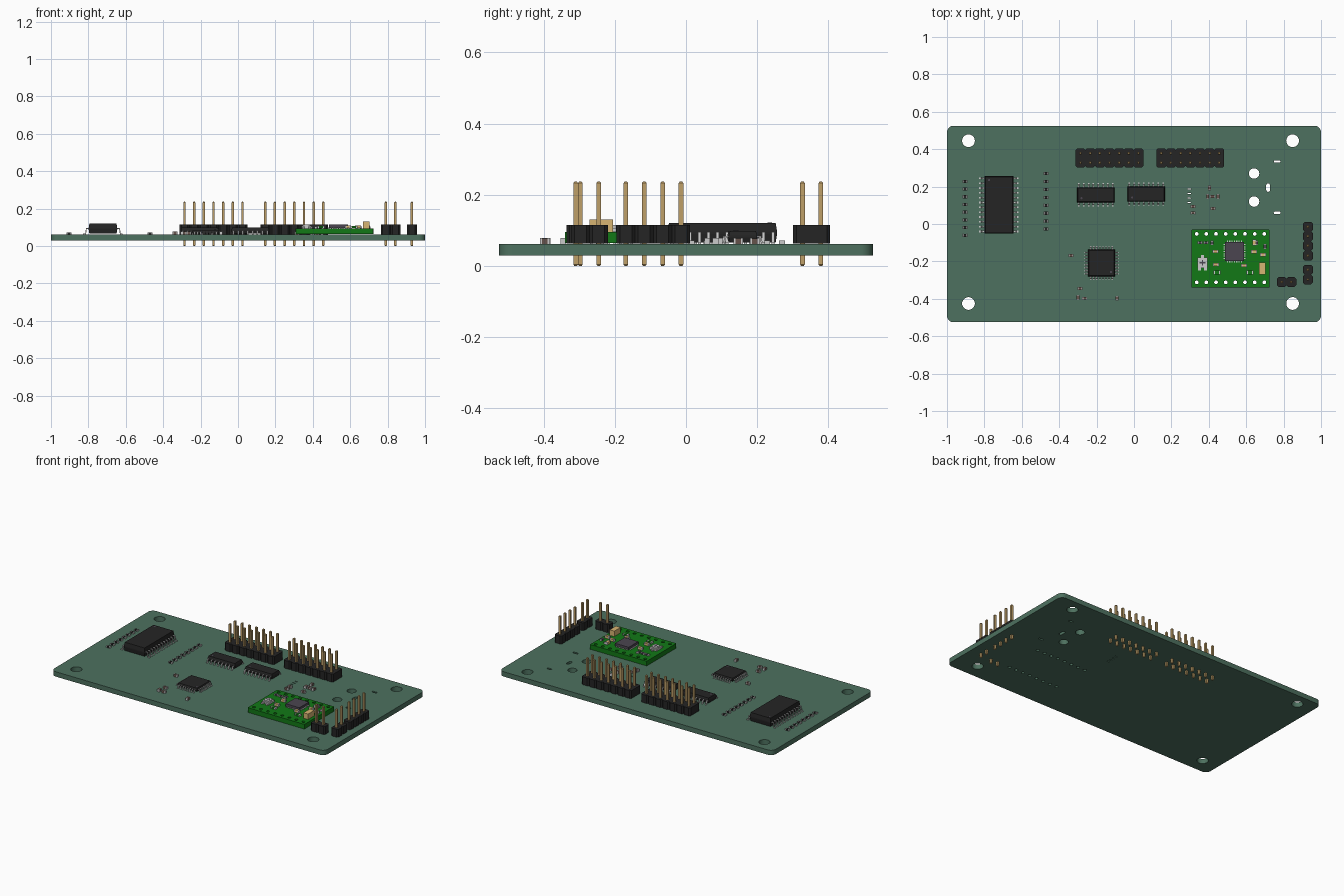
import bpy, bmesh, math
from mathutils import Matrix, Vector

if "Cube" in bpy.data.objects:
    bpy.data.objects.remove(bpy.data.objects["Cube"])

P = 0.0517          # header pitch
TOP = 0.062         # upper face of main board
MOD = 0.095         # upper face of the small module


def mat(name, r, g, b):
    m = bpy.data.materials.new(name)
    m.diffuse_color = (r, g, b, 1)
    m.use_nodes = True
    m.node_tree.nodes["Principled BSDF"].inputs["Base Color"].default_value = m.diffuse_color
    return m


BOARD = mat("board_green", .075, .165, .115)
GREEN = mat("module_green", .006, .19, .008)
BLACK = mat("black", .018, .018, .018)
GOLD = mat("gold", .52, .35, .14)
SILVER = mat("silver", .6, .6, .58)
TAN = mat("tan", .68, .46, .17)
BROWN = mat("brown", .13, .085, .07)
GREY = mat("chip_grey", .07, .06, .08)


def finish(bm, name, material):
    bmesh.ops.recalc_face_normals(bm, faces=bm.faces)
    me = bpy.data.meshes.new(name)
    bm.to_mesh(me)
    bm.free()
    me.materials.append(material)
    ob = bpy.data.objects.new(name, me)
    bpy.context.collection.objects.link(ob)
    return ob


def loft(bm, cx, cy, rings, c=0):
    """Stack of rectangles (sx, sy, z), optionally with cut corners."""
    prev = None
    for sx, sy, z in rings:
        a, b = sx / 2, sy / 2
        if c:
            pts = [(a, c - b), (a, b - c), (a - c, b), (c - a, b),
                   (-a, b - c), (-a, c - b), (c - a, -b), (a - c, -b)]
        else:
            pts = [(a, -b), (a, b), (-a, b), (-a, -b)]
        ring = [bm.verts.new((cx + x, cy + y, z)) for x, y in pts]
        if prev:
            n = len(ring)
            for i in range(n):
                bm.faces.new((prev[i], prev[(i + 1) % n], ring[(i + 1) % n], ring[i]))
        else:
            bm.faces.new(ring[::-1])
        prev = ring
    bm.faces.new(prev)


def box(bm, cx, cy, sx, sy, z0, z1):
    loft(bm, cx, cy, [(sx, sy, z0), (sx, sy, z1)])


def disc(bm, x, y, r, z0, z1, n=24):
    bmesh.ops.create_cone(bm, cap_ends=True, segments=n, radius1=r, radius2=r, depth=z1 - z0,
                          matrix=Matrix.Translation((x, y, (z0 + z1) / 2)))


def lead(bm, x, y, ang, reach, zm, w, t=.004):
    """Gull-wing lead leaving the body at (x, y) in direction ang."""
    a, b, z = reach * .35, reach * .5, TOP
    prof = [(-.004, zm + t / 2), (a + t, zm + t / 2), (b + t, z + t), (reach, z + t),
            (reach, z), (b, z), (a, zm - t / 2), (-.004, zm - t / 2)]
    m = Matrix.Translation((x, y, 0)) @ Matrix.Rotation(ang, 4, 'Z')
    s = [[bm.verts.new(m @ Vector((u, k * w / 2, v))) for u, v in prof] for k in (-1, 1)]
    bm.faces.new(s[0])
    bm.faces.new(s[1][::-1])
    for i in range(8):
        j = (i + 1) % 8
        bm.faces.new((s[0][i], s[0][j], s[1][j], s[1][i]))


def chip(name, cx, cy, sx, sy, top, sides, n, pitch, reach, w, dot):
    """Moulded body, pin-one dimple and a row of n leads on each side angle."""
    z0, zm = TOP + .004, (TOP + .004 + top) / 2
    bm = bmesh.new()
    d = .008
    loft(bm, cx, cy, [(sx - d, sy - d, z0), (sx, sy, zm - .003), (sx, sy, zm + .003),
                      (sx - d, sy - d, top)])
    finish(bm, name + "_body", BLACK)
    bm = bmesh.new()
    disc(bm, dot[0], dot[1], .006, top - .001, top + .0006, 16)
    finish(bm, name + "_pin_one_mark", GREY)
    bm = bmesh.new()
    for q in sides:
        a = q * math.pi / 2
        ux, uy = round(math.cos(a)), round(math.sin(a))
        for i in range(n):
            k = (i - (n - 1) / 2) * pitch
            lead(bm, cx + ux * sx / 2 - uy * k, cy + uy * sy / 2 + ux * k, a, reach, zm, w)
    finish(bm, name + "_leads", SILVER)


def plate(name, outline, holes, z0, z1, material):
    """Extruded 2D outline with holes; every loop is a rounded rectangle."""
    cu = bpy.data.curves.new(name, 'CURVE')
    cu.dimensions, cu.fill_mode, cu.extrude = '2D', 'BOTH', (z1 - z0) / 2
    for x, y, w, h, r in [outline] + holes:
        r = min(r, w / 2 - 1e-5, h / 2 - 1e-5)
        n = 8 if r > .012 else 4
        pts = []
        for q, (sx, sy) in enumerate([(1, 1), (-1, 1), (-1, -1), (1, -1)]):
            for i in range(n + 1):
                a = (q + i / n) * math.pi / 2
                pts.append((x + sx * (w / 2 - r) + r * math.cos(a),
                            y + sy * (h / 2 - r) + r * math.sin(a)))
        sp = cu.splines.new('POLY')
        sp.points.add(len(pts) - 1)
        for p, (u, v) in zip(sp.points, pts):
            p.co = (u, v, 0, 1)
        sp.use_cyclic_u = True
    tmp = bpy.data.objects.new(name + "_tmp", cu)
    bpy.context.collection.objects.link(tmp)
    dg = bpy.context.evaluated_depsgraph_get()
    me = bpy.data.meshes.new_from_object(tmp.evaluated_get(dg))
    bpy.data.objects.remove(tmp)
    bm = bmesh.new()
    bm.from_mesh(me)
    bmesh.ops.remove_doubles(bm, verts=bm.verts, dist=1e-6)
    bmesh.ops.translate(bm, verts=bm.verts, vec=(0, 0, (z0 + z1) / 2))
    me.materials.clear()
    return finish(bm, name, material)


def header(name, cx, cy, nx, ny):
    """Pin header: cut-corner plastic cells and tapered square pins."""
    hb, pb = bmesh.new(), bmesh.new()
    xs = [cx + (i - (nx - 1) / 2) * P for i in range(nx)]
    ys = [cy + (j - (ny - 1) / 2) * P for j in range(ny)]
    cells = [(x, cy, P, P * 2) for x in xs] if nx > 2 else [(x, y, P, P) for x in xs for y in ys]
    for x, y, sx, sy in cells:
        loft(hb, x, y, [(sx, sy, TOP + .001), (sx, sy, .115)], .009)
    for x in xs:
        for y in ys:
            loft(pb, x, y, [(.007, .007, 0), (.013, .013, .004), (.013, .013, .233), (.007, .007, .237)])
    finish(hb, name + "_plastic", BLACK)
    finish(pb, name + "_pins", GOLD)


def chips_2_end(name, items, size, z, h, material):
    """Two-terminal parts; items are (x, y, turned)."""
    b, e = bmesh.new(), bmesh.new()
    L, W = size
    for x, y, turn in items:
        dx, dy = (0, 1) if turn else (1, 0)
        wh = lambda l, w: (w, l) if turn else (l, w)
        box(b, x, y, *wh(L * .56, W * .96), z + .0005, z + h * .97)
        for s in (-1, 1):
            box(e, x + s * dx * L * .39, y + s * dy * L * .39, *wh(L * .22, W), z, z + h)
    finish(b, name + "_bodies", material)
    finish(e, name + "_terminals", SILVER)


# main board with mounting holes, connector holes, slits and module holes
mod_holes = [(.516 + (i - 3.5) * P, y, .02, .02, .01) for i in range(8) for y in (-.053, -.312)]
holes = [(x, y, .068, .068, .034) for x in (-.885, .848) for y in (.445, -.425)]
holes += [(.642, y, .056, .056, .028) for y in (.27, .12)]
holes += [(.765, y, .036, .013, .0065) for y in (.334, .06)] + [(.717, .195, .02, .046, .01)]
holes += [(.295, y, .018, .006, .003) for y in (.187, .163, .138, .114)]
plate("main_board", (0, 0, 2, 1.05, .035), holes + mod_holes, .03, TOP, BOARD)

# pin headers
header("header_left", -.131, .353, 7, 2)
header("header_right", .301, .353, 7, 2)
header("header_edge_four", .93, -.0915, 1, 4)
header("header_edge_two", .93, -.271, 1, 2)
header("header_corner", .816, -.31, 2, 1)

# integrated circuits
chip("driver_chip_large", -.722, .102, .153, .308, .121, (0, 2), 12, .02585, .029, .0085, (-.775, .235))
chip("logic_chip_a", -.204, .156, .2, .08, .099, (1, 3), 8, .02585, .022, .0085, (-.28, .138))
chip("logic_chip_b", .065, .16, .2, .08, .099, (1, 3), 8, .02585, .022, .0085, (-.01, .142))
chip("controller_chip", -.174, -.209, .143, .143, .087, (0, 1, 2, 3), 8, .0163, .02, .007, (-.123, -.257))

# resistor columns and scattered capacitors
res = [(-.903, .228 - i * .0412, 0) for i in range(8)] + [(-.471, .27 - i * .0425, 0) for i in range(8)]
chips_2_end("resistors", res, (.026, .017), TOP, .01, BLACK)
caps = [(-.337, -.168, 0), (-.289, -.345, 0), (-.3, -.393, 1), (-.264, -.397, 0), (-.09, -.397, 1),
        (.316, .094, 0), (.316, .06, 0), (.404, .193, 1), (.394, .147, 1), (.42, .147, 0),
        (.422, .083, 0), (.45, .147, 1)]
chips_2_end("capacitors", caps, (.026, .016), TOP, .016, BROWN)

# small driver module
plate("module_board", (.516, -.185, .415, .31, .002), mod_holes, TOP + .002, MOD, GREEN)
bm = bmesh.new()
box(bm, .537, -.147, .1, .1, MOD + .001, MOD + .019)
finish(bm, "module_chip", GREY)
bm = bmesh.new()
for i in range(7):
    k = (i - 3) * .0125
    for s in (-1, 1):
        box(bm, .537 + s * .053, -.147 + k, .012, .006, MOD, MOD + .004)
        box(bm, .537 + k, -.147 + s * .053, .006, .012, MOD, MOD + .004)
finish(bm, "module_chip_pads", SILVER)

# trimmer, with a slotted turning disc
bm = bmesh.new()
box(bm, .366, -.207, .052, .056, MOD, MOD + .012)
disc(bm, .366, -.207, .022, MOD + .012, MOD + .02)
for x, y in ((.35, -.242), (.382, -.242), (.366, -.172)):
    box(bm, x, y, .014, .014, MOD, MOD + .008)
finish(bm, "trimmer", SILVER)
bm = bmesh.new()
box(bm, .366, -.207, .03, .006, MOD + .019, MOD + .0206)
box(bm, .366, -.207, .006, .03, MOD + .019, MOD + .0206)
finish(bm, "trimmer_slot", GREY)

# small module parts
bm = bmesh.new()
box(bm, .685, -.238, .034, .066, MOD, .131)
finish(bm, "tantalum_capacitor", TAN)
chips_2_end("module_tan_parts", [(.436, -.147, 0), (.438, -.217, 0), (.588, -.222, 0), (.642, -.148, 0),
            (.69, -.165, 0), (.642, -.1, 1)], (.032, .018), MOD, .016, TAN)
chips_2_end("module_dark_parts", [(.353, -.1, 0), (.385, -.1, 0), (.417, -.1, 1), (.7, -.12, 1),
            (.655, -.1, 1)], (.026, .016), MOD, .01, GREY)
chips_2_end("module_green_parts", [(.444, -.259, 0), (.62, -.259, 0)], (.036, .022), MOD, .012, GREEN)
